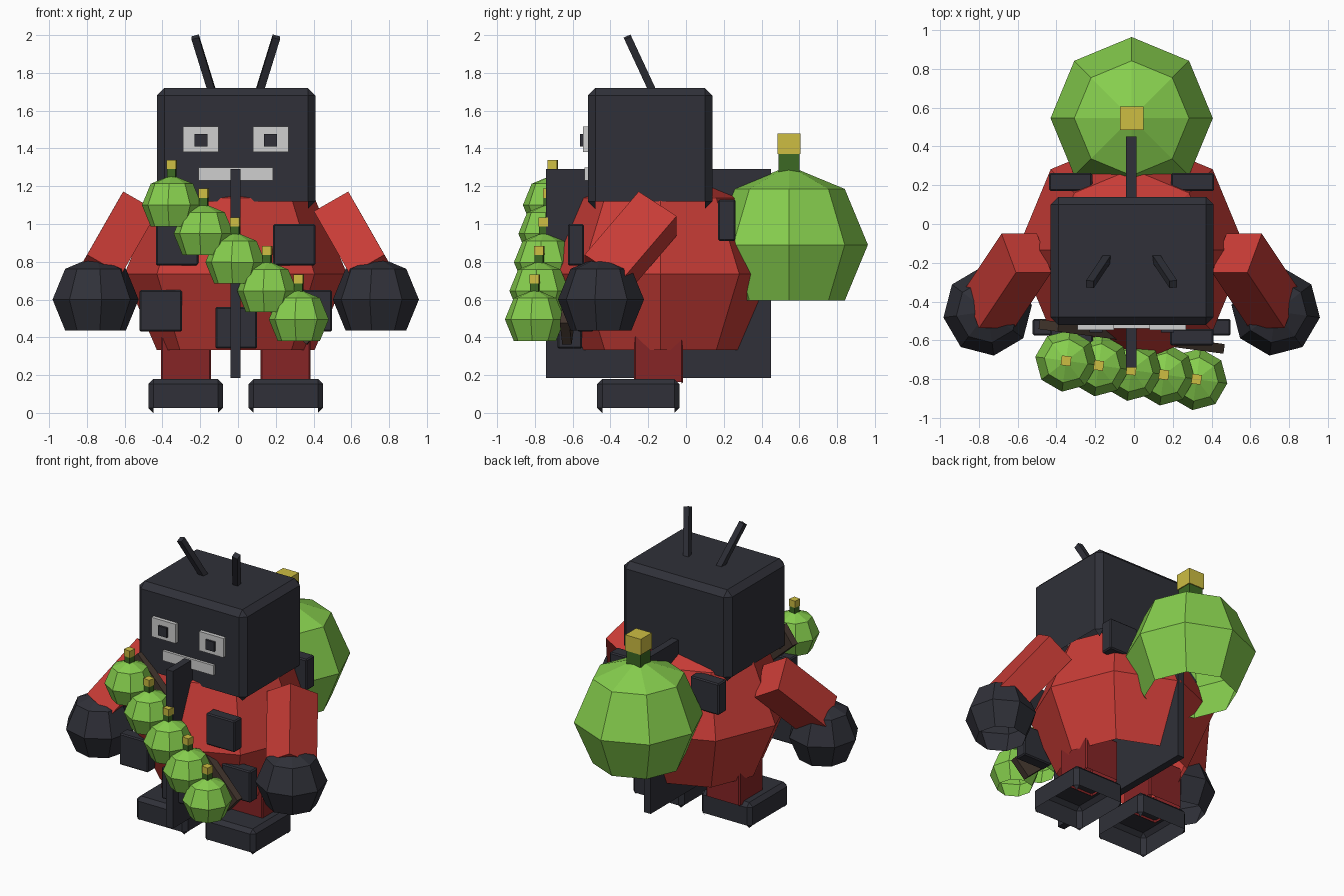
import bpy, bmesh, math
from mathutils import Matrix, Vector

old = bpy.data.objects.get("Cube")
if old:
    bpy.data.objects.remove(old, do_unlink=True)

CX = -0.012  # plane of symmetry


def material(name, *rgb):
    m = bpy.data.materials.new(name)
    m.use_nodes = True
    m.diffuse_color = (*rgb, 1)
    m.node_tree.nodes["Principled BSDF"].inputs["Base Color"].default_value = (*rgb, 1)
    return m


CHARCOAL = material("charcoal", 0.029, 0.030, 0.040)
RED = material("red", 0.58, 0.045, 0.037)
DARK_RED = material("dark red", 0.24, 0.018, 0.019)
GREEN = material("fruit green", 0.24, 0.62, 0.075)
STEM = material("stem green", 0.045, 0.14, 0.017)
YELLOW = material("yellow", 0.61, 0.51, 0.055)
WHITE = material("light grey", 0.62, 0.62, 0.62)
BROWN = material("strap brown", 0.058, 0.038, 0.028)


def finish(bm, name, mat):
    bmesh.ops.recalc_face_normals(bm, faces=bm.faces[:])
    mesh = bpy.data.meshes.new(name)
    bm.to_mesh(mesh)
    bm.free()
    mesh.materials.append(mat)
    ob = bpy.data.objects.new(name, mesh)
    bpy.context.collection.objects.link(ob)
    return ob


def box(name, mat, center, size, bevel=0, rot=None, hollow=False):
    """Box, optionally chamfered; hollow leaves out the underside."""
    bm = bmesh.new()
    bmesh.ops.create_cube(bm, size=1)
    bmesh.ops.scale(bm, vec=size, verts=bm.verts)
    if bevel:
        bmesh.ops.bevel(bm, geom=bm.edges[:], offset=bevel, segments=1,
                        affect='EDGES', profile=0.5)
    if hollow:
        bm.normal_update()
        under = [f for f in bm.faces if f.normal.z < -0.1 and len(f.verts) > 3]
        bmesh.ops.delete(bm, geom=under, context='FACES')
    m = Matrix.Translation(center)
    if rot:
        m = m @ rot.to_4x4()
    bm.transform(m)
    return finish(bm, name, mat)


def span(name, mat, x, y, z, **kw):
    """Box given by its extent on each axis."""
    pairs = (x, y, z)
    return box(name, mat, [(a + b) / 2 for a, b in pairs],
               [b - a for a, b in pairs], **kw)


def ball(name, mat, center, radius, height=None, turn=0):
    """Eight-sided faceted ball with an open bottom."""
    bm = bmesh.new()
    bmesh.ops.create_uvsphere(bm, u_segments=8, v_segments=4, radius=1)
    bm.verts.ensure_lookup_table()
    bmesh.ops.delete(bm, geom=[min(bm.verts, key=lambda v: v.co.z)], context='VERTS')
    bm.transform(Matrix.Translation(center) @ Matrix.Rotation(turn, 4, 'Z')
                 @ Matrix.Diagonal((radius, radius, height or radius, 1)))
    return finish(bm, name, mat)


def fruit(name, center, radius, stem_low, stem_mid, stem_top, width, turn=0):
    x, y, z = center
    rot = Matrix.Rotation(turn, 3, 'Z')
    ball(name, GREEN, center, radius, turn=turn)
    box(name + "_stem", STEM, (x, y, z + (stem_low + stem_mid) / 2),
        (width * 0.9, width * 0.9, stem_mid - stem_low), rot=rot)
    box(name + "_tip", YELLOW, (x, y, z + (stem_mid + stem_top) / 2),
        (width, width, stem_top - stem_mid), rot=rot)


def axes(direction, side):
    """Rotation with z along direction and x close to side."""
    d = Vector(direction).normalized()
    u = Vector(side)
    u = (u - d * u.dot(d)).normalized()
    return Matrix((u, d.cross(u), d)).transposed()


# Head and torso
span("head", CHARCOAL, (-0.43, 0.41), (-0.52, 0.14), (1.08, 1.72), bevel=0.04, hollow=True)
ball("torso", RED, (CX, -0.135, 0.735), 0.59, 0.57)
span("mouth", WHITE, (-0.21, 0.185), (-0.538, -0.515), (1.23, 1.30))

# Upright plate through the torso
span("center_plate", CHARCOAL, (-0.04, 0.012), (-0.74, 0.45), (0.185, 1.29))
span("belt_buckle", CHARCOAL, (-0.12, 0.10), (-0.68, -0.55), (0.34, 0.56), bevel=0.008)

# Mirrored parts
for s, side in ((1, "left"), (-1, "right")):
    def mx(a, b):
        return tuple(sorted((CX + s * a, CX + s * b)))

    span(side + "_eye", WHITE, mx(0.092, 0.28), (-0.545, -0.515), (1.38, 1.515))
    span(side + "_pupil", CHARCOAL, mx(0.15, 0.218), (-0.56, -0.54), (1.41, 1.477))

    low = Vector((CX + s * 0.125, -0.175, 1.70))
    high = Vector((CX + s * 0.215, -0.31, 1.99))
    box(side + "_antenna", CHARCOAL, (low + high) / 2,
        (0.04, 0.04, (high - low).length), rot=axes(high - low, (1, 0, 0)))

    # Arm slants outward, forward and down into the hand
    d = Vector((s * 0.40, -0.60, -0.70)).normalized()
    start = Vector((CX + s * 0.542, -0.15, 1.055))
    box(side + "_arm", RED, start + d * 0.24, (0.21, 0.25, 0.48),
        rot=axes(d, (s * 0.87, 0, 0.5)))
    ball(side + "_hand", CHARCOAL, (CX + s * 0.742, -0.45, 0.60), 0.23,
         turn=s * math.radians(-8))

    span(side + "_leg", DARK_RED, mx(0.132, 0.395), (-0.275, -0.015), (0.155, 0.45),
         bevel=0.008, hollow=True)
    span(side + "_foot", CHARCOAL, mx(0.068, 0.463), (-0.47, -0.035), (0, 0.18),
         bevel=0.027, hollow=True)

    span(side + "_chest_pouch", CHARCOAL, mx(0.198, 0.422), (-0.625, -0.54),
         (0.78, 1.0), bevel=0.008)
    span(side + "_hip_pouch", CHARCOAL, mx(0.285, 0.51), (-0.575, -0.49),
         (0.43, 0.65), bevel=0.008)
    span(side + "_back_bracket", CHARCOAL, mx(0.203, 0.425), (0.17, 0.262),
         (0.91, 1.13), bevel=0.008)

# Big fruit on the back
fruit("back_fruit", (CX, 0.545, 0.89), 0.418, 0.38, 0.48, 0.59, 0.122)

# Strap across the chest, carrying five small fruits
yaw = math.radians(-7.6)
strap_rot = Matrix.Rotation(yaw, 3, 'Z') @ Matrix.Rotation(math.radians(41.5), 3, 'Y')
box("chest_strap", BROWN, (CX, -0.58, 0.80), (1.15, 0.05, 0.15), rot=strap_rot)
first, last = Vector((-0.35, -0.705, 1.10)), Vector((0.322, -0.80, 0.495))
for i in range(5):
    fruit("strap_fruit_%d" % (i + 1), first.lerp(last, i / 4), 0.16,
          0.14, 0.19, 0.238, 0.05, turn=yaw)
